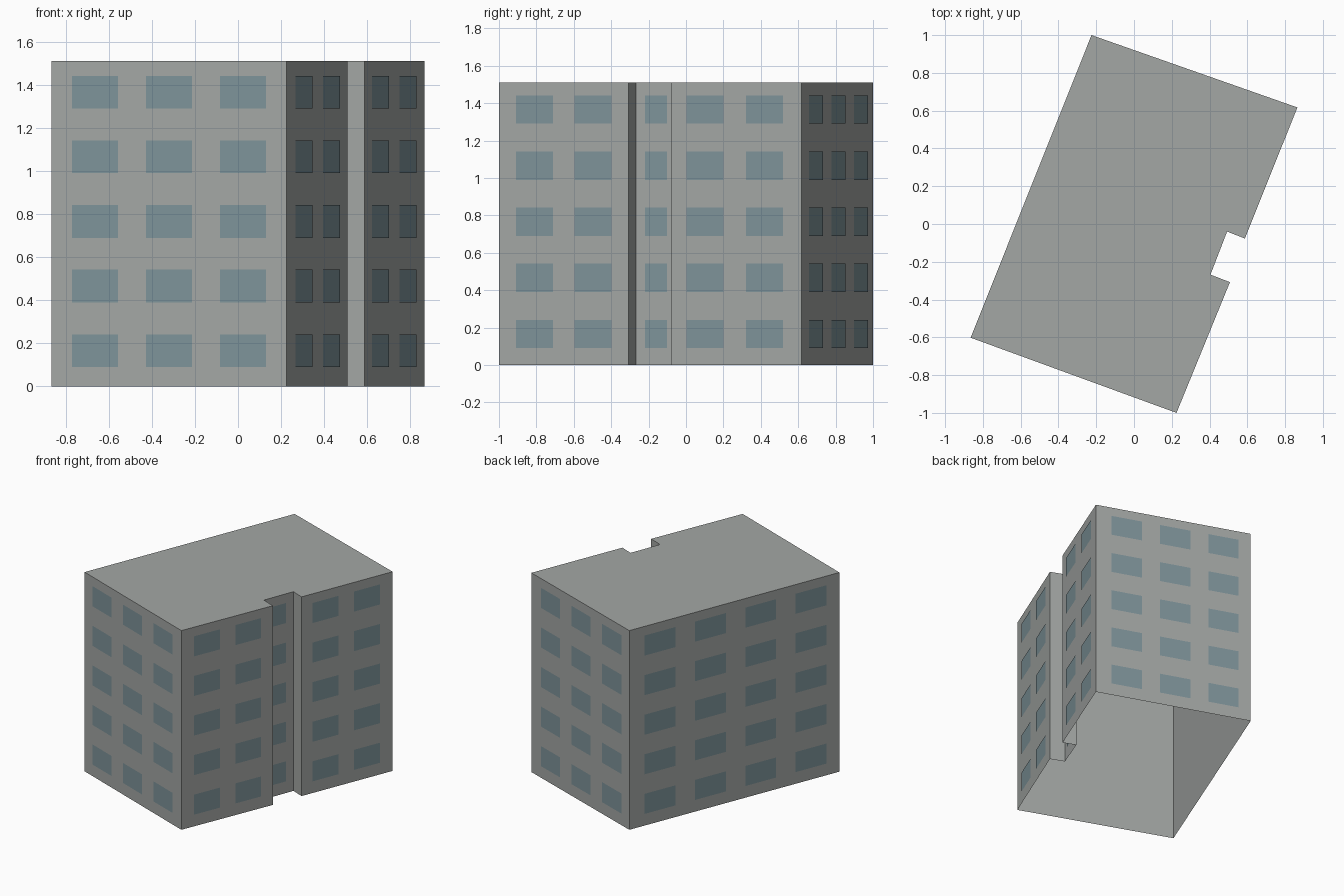
import bpy
import bmesh
from mathutils import Vector

cube = bpy.data.objects.get("Cube")
if cube:
    bpy.data.objects.remove(cube, do_unlink=True)

HEIGHT = 1.51
FLOORS, SILL, PANE, STOREY = 5, 0.09, 0.152, 0.30
OFFSET = 0.003


def material(name, colour):
    mat = bpy.data.materials.new(name)
    mat.use_nodes = True
    mat.diffuse_color = (*colour, 1)
    bsdf = mat.node_tree.nodes["Principled BSDF"]
    bsdf.inputs["Base Color"].default_value = (*colour, 1)
    bsdf.inputs["Roughness"].default_value = 0.9
    return mat


def add_object(name, bm, mat):
    mesh = bpy.data.meshes.new(name)
    bm.to_mesh(mesh)
    bm.free()
    mesh.materials.append(mat)
    obj = bpy.data.objects.new(name, mesh)
    bpy.context.collection.objects.link(obj)
    return obj


concrete = material("concrete grey", (0.37, 0.387, 0.376))
glass = material("window blue grey", (0.209, 0.296, 0.323))

# Footprint, counter-clockwise from the front left-hand corner
a, b = Vector((-0.865, -0.61, 0)), Vector((0.225, -1.0, 0))
c, d = Vector((0.508, -0.308, 0)), Vector((0.405, -0.268, 0))
e, f = Vector((0.493, -0.04, 0)), Vector((0.587, -0.077, 0))
g, h = Vector((0.865, 0.617, 0)), Vector((-0.225, 1.0, 0))
a.y = -0.602
footprint = [a, b, c, d, e, f, g, h]

# Shell: walls and flat roof, open underneath
bm = bmesh.new()
base = bm.faces.new([bm.verts.new(p) for p in footprint])
top = bmesh.ops.extrude_face_region(bm, geom=[base])
for v in top["geom"]:
    if isinstance(v, bmesh.types.BMVert):
        v.co.z = HEIGHT
bmesh.ops.recalc_face_normals(bm, faces=bm.faces)
floor = [q for q in bm.faces if all(v.co.z < 0.01 for v in q.verts)]
if floor:
    bmesh.ops.delete(bm, geom=floor, context='FACES_ONLY')
# Outward normals: the roof must face up
bm.normal_update()
roof = max(bm.faces, key=lambda q: q.calc_center_median().z)
if roof.normal.z < 0:
    bmesh.ops.reverse_faces(bm, faces=bm.faces)
add_object("building_shell", bm, concrete)


# Window panes: one object per wall, spans are fractions along the wall
def windows(name, start, end, spans):
    along = end - start
    out = Vector((along.y, -along.x, 0)).normalized() * OFFSET
    bm = bmesh.new()
    for floor_no in range(FLOORS):
        z0 = SILL + floor_no * STOREY
        for s, t in spans:
            p, q = start + along * s + out, start + along * t + out
            corners = [(p, z0), (q, z0), (q, z0 + PANE), (p, z0 + PANE)]
            bm.faces.new([bm.verts.new((k.x, k.y, z)) for k, z in corners])
    add_object(name, bm, glass)


def even(first, pitch, width, count):
    return [(first + i * pitch, first + i * pitch + width) for i in range(count)]


windows("front_windows", a, b, even(0.087, 0.315, 0.196, 3))
windows("side_front_windows", b, c, even(0.135, 0.452, 0.283, 2))
windows("recess_windows", d, e, [(0.22, 0.74)])
windows("side_rear_windows", f, g, even(0.117, 0.458, 0.286, 2))
windows("back_windows", g, h, even(0.1, 0.313, 0.196, 3))
windows("long_side_windows", h, a, even(0.071, 0.24, 0.147, 4))
